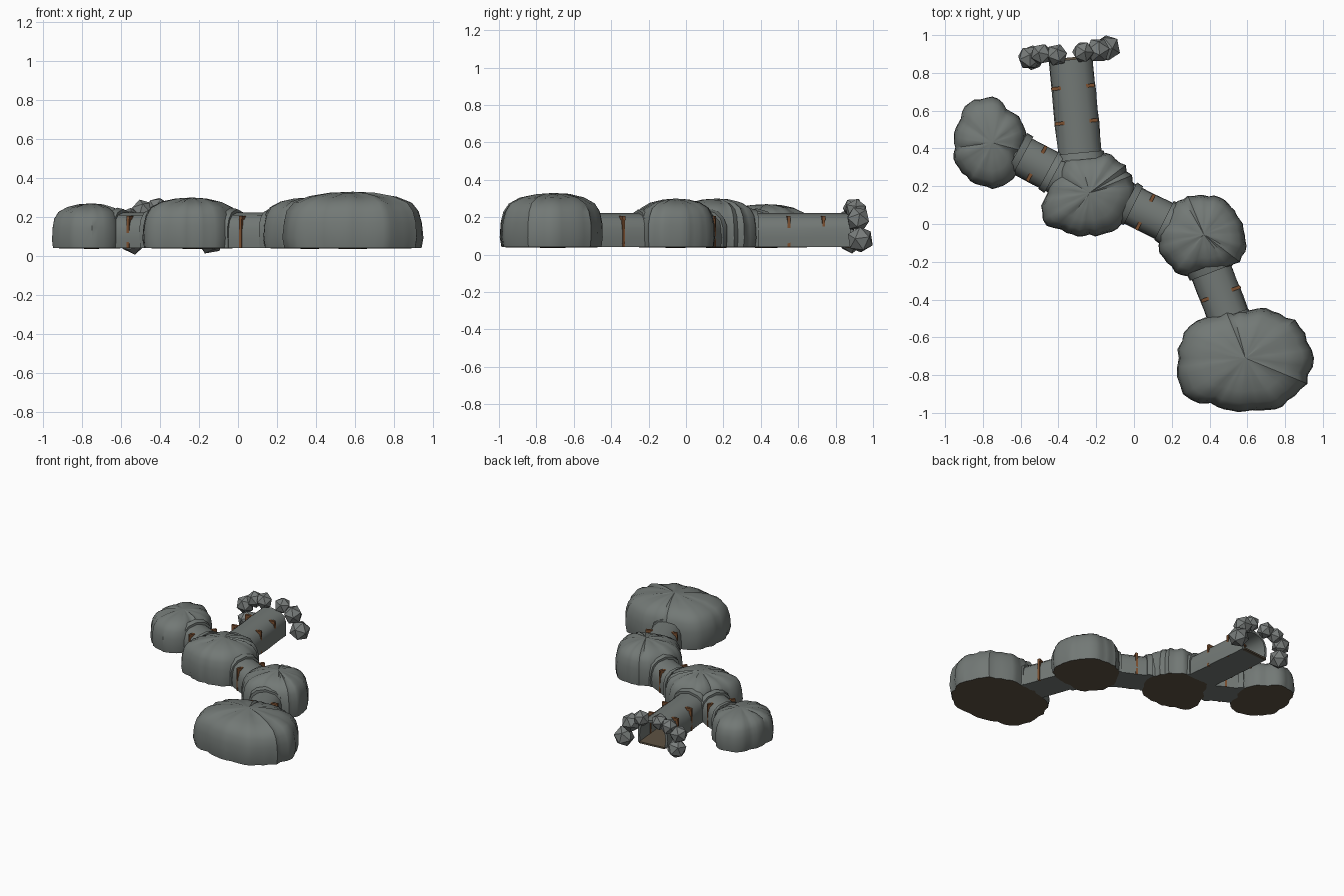
import bpy, bmesh, math, random
from mathutils import Vector, Matrix

if "Cube" in bpy.data.objects:
    bpy.data.objects.remove(bpy.data.objects["Cube"])

random.seed(4)


def material(name, rgb):
    m = bpy.data.materials.new(name)
    m.diffuse_color = (*rgb, 1)
    m.use_nodes = True
    m.node_tree.nodes["Principled BSDF"].inputs["Base Color"].default_value = m.diffuse_color
    return m


ROCK = material("grey rock", (0.17, 0.19, 0.18))
STONE = material("pale stone", (0.19, 0.205, 0.20))
FLOOR = material("brown earth", (0.11, 0.085, 0.055))
WOOD = material("timber", (0.20, 0.08, 0.03))
BASE = 0.04


def finish(bm, name, mats, angle=None):
    me = bpy.data.meshes.new(name)
    bm.to_mesh(me)
    bm.free()
    for m in mats:
        me.materials.append(m)
    ob = bpy.data.objects.new(name, me)
    bpy.context.collection.objects.link(ob)
    if angle:
        bpy.ops.object.select_all(action='DESELECT')
        ob.select_set(True)
        bpy.context.view_layer.objects.active = ob
        bpy.ops.object.shade_smooth_by_angle(angle=math.radians(angle))
    return ob


def bridge(bm, a, b):
    n = len(a)
    return [bm.faces.new((a[i], a[(i + 1) % n], b[(i + 1) % n], b[i])) for i in range(n)]


# Lumpy domed chamber with an earth floor
DOME = [(0.97, 0), (1, 0.18), (0.985, 0.45), (0.94, 0.65), (0.84, 0.8), (0.62, 0.91), (0.33, 0.97)]


def chamber(name, cx, cy, top, radii):
    bm = bmesh.new()
    n = 48
    ridge = [random.uniform(-0.035, 0.03) for _ in range(n)]
    rings = []
    for f, h in DOME:
        ring = []
        for i in range(n):
            k, t = divmod(i * 12 / n, 1)
            k = int(k)
            t = t * t * (3 - 2 * t)
            r = radii[k] * (1 - t) + radii[(k + 1) % 12] * t
            r *= f * (1 + ridge[i] + random.uniform(-0.008, 0.008))
            a = math.tau * i / n
            z = BASE + (top - BASE) * h * (1 + ridge[i] * 0.5 * (h > 0))
            ring.append(bm.verts.new((cx + r * math.cos(a), cy + r * math.sin(a), z)))
        rings.append(ring)
    for a, b in zip(rings, rings[1:]):
        bridge(bm, a, b)
    peak = bm.verts.new((cx, cy, top))
    under = bm.verts.new((cx, cy, BASE - 0.004))
    for i in range(n):
        j = (i + 1) % n
        bm.faces.new((rings[-1][i], rings[-1][j], peak))
        bm.faces.new((rings[0][j], rings[0][i], under)).material_index = 1
    finish(bm, name, [ROCK, FLOOR], 40)


chamber("west_chamber", -0.75, 0.43, 0.27,
        [.18, .195, .19, .25, .24, .21, .20, .225, .23, .24, .22, .16])
chamber("middle_chamber", -0.235, 0.165, 0.30,
        [.25, .235, .23, .20, .22, .19, .23, .285, .245, .225, .235, .23])
chamber("east_chamber", 0.37, -0.055, 0.30,
        [.22, .21, .21, .205, .22, .215, .24, .25, .245, .20, .215, .24])
chamber("south_chamber", 0.59, -0.71, 0.33,
        [.36, .335, .29, .25, .27, .35, .36, .37, .30, .28, .31, .345])

# Arched tunnel cross-section, mirrored about the centre line
HALF = [(0.102, 0.04), (0.106, 0.09), (0.103, 0.14), (0.09, 0.18), (0.058, 0.209)]
ARCH = HALF + [(0, 0.224)] + [(-x, z) for x, z in reversed(HALF)]


def frame(p, q):
    d = (Vector(q) - Vector(p)).normalized()
    return d, Vector((d.y, -d.x))


def arch_ring(bm, c, side, w, h=1.0, jitter=0.0, lift=0.0):
    ring = []
    for x, z in ARCH:
        s = w * (1 + random.uniform(-jitter, jitter))
        ring.append(bm.verts.new((c.x + side.x * x * s, c.y + side.y * x * s,
                                  BASE + lift + (z - BASE) * h)))
    return ring


def tunnel(name, p, q, w=1.0, steps=5, is_open=False):
    bm = bmesh.new()
    p, q = Vector(p), Vector(q)
    d, side = frame(p, q)
    rings = [arch_ring(bm, p.lerp(q, i / steps), side, w, 1, 0.03) for i in range(steps + 1)]
    inner = []
    if is_open:  # hollow mouth
        inner = [arch_ring(bm, q - d * back, side, w * 0.86, 0.86, 0, 0.008) for back in (0, 0.3)]
    rings += inner
    for a, b in zip(rings, rings[1:]):
        bridge(bm, a, b)
    bm.faces.new(rings[0])
    bm.faces.new(rings[-1])
    bmesh.ops.recalc_face_normals(bm, faces=bm.faces)
    if inner:  # earth floor inside the mouth
        for f in bm.faces:
            if f.normal.z > 0.9 and f.calc_center_median().z < 0.06:
                f.material_index = 1
    finish(bm, name, [ROCK, FLOOR], 40)


def collar(name, c, toward, w=1.0):
    # Thin rock lip where a tunnel meets a chamber
    bm = bmesh.new()
    c = Vector(c)
    d, side = frame(c, toward)
    a = arch_ring(bm, c - d * 0.03, side, w * 1.12, 1.13, 0.03)
    b = arch_ring(bm, c + d * 0.008, side, w * 1.08, 1.09, 0.03)
    bridge(bm, a, b)
    bm.faces.new(a)
    bm.faces.new(b)
    bmesh.ops.recalc_face_normals(bm, faces=bm.faces)
    finish(bm, name, [ROCK], 40)


def box(name, c, size, rot, mat):
    bm = bmesh.new()
    bmesh.ops.create_cube(bm, size=1, matrix=Matrix.Translation(c) @ rot @ Matrix.Diagonal((*size, 1)))
    finish(bm, name, [mat])


def support(name, c, d, w=1.0):
    # Timber set: two posts and a cross beam
    side = Vector((d.y, -d.x))
    rot = Matrix.Rotation(math.atan2(side.y, side.x), 4, 'Z')
    box(name + "_beam", (c[0], c[1], 0.196), (0.208 * w, 0.018, 0.02), rot, WOOD)
    for s in (-1, 1):
        o = side * s * 0.097 * w
        box(name + "_post", (c[0] + o.x, c[1] + o.y, 0.115), (0.018, 0.014, 0.15), rot, WOOD)


# Tunnels: name, start, end, width, lips, support positions
TUNNELS = [
    ("west_tunnel", (-0.70, 0.42), (-0.34, 0.225), 1.0, [(-0.595, 0.363), (-0.445, 0.282)], [(-0.515, 0.32)]),
    ("middle_tunnel", (-0.12, 0.155), (0.28, -0.045), 1.0, [(-0.01, 0.10), (0.165, 0.013)], [(0.06, 0.063)]),
    ("south_tunnel", (0.37, -0.14), (0.54, -0.60), 1.05, [(0.405, -0.25), (0.495, -0.495)], [(0.46, -0.37)]),
    ("entrance_tunnel", (-0.275, 0.26), (-0.333, 0.87), 1.1, [(-0.285, 0.37)], [(-0.305, 0.54), (-0.323, 0.725)]),
]
for name, p, q, w, lips, sets in TUNNELS:
    is_entrance = name == "entrance_tunnel"
    tunnel(name, p, q, w, 7 if is_entrance else 5, is_entrance)
    for i, c in enumerate(lips):
        collar(name + "_lip", c, q if i == 0 else p, w)
    for c in sets:
        support(name + "_support", c, frame(p, q)[0], w)

# Entrance sill and leaning prop in the south chamber wall
box("entrance_sill", (-0.333, 0.872, 0.043), (0.2, 0.02, 0.012), Matrix.Rotation(0.09, 4, 'Z'), FLOOR)
box("leaning_prop", (0.30, -0.85, 0.15), (0.018, 0.05, 0.07),
    Matrix.Rotation(-0.3, 4, 'Z') @ Matrix.Rotation(0.4, 4, 'Y'), WOOD)

# Boulders arched around the entrance
for x, y, z, r in [(-0.54, 0.88, 0.075, 0.07), (-0.555, 0.88, 0.185, 0.065), (-0.49, 0.90, 0.232, 0.06),
                   (-0.41, 0.895, 0.245, 0.06), (-0.27, 0.91, 0.24, 0.06), (-0.19, 0.92, 0.19, 0.068),
                   (-0.142, 0.932, 0.08, 0.073)]:
    bm = bmesh.new()
    turn = Matrix.Rotation(random.uniform(0, 6), 4, 'Z') @ Matrix.Rotation(random.uniform(0, 6), 4, 'X')
    bmesh.ops.create_icosphere(bm, subdivisions=1, radius=r, matrix=Matrix.Translation((x, y, z)) @ turn)
    finish(bm, "boulder", [STONE])
